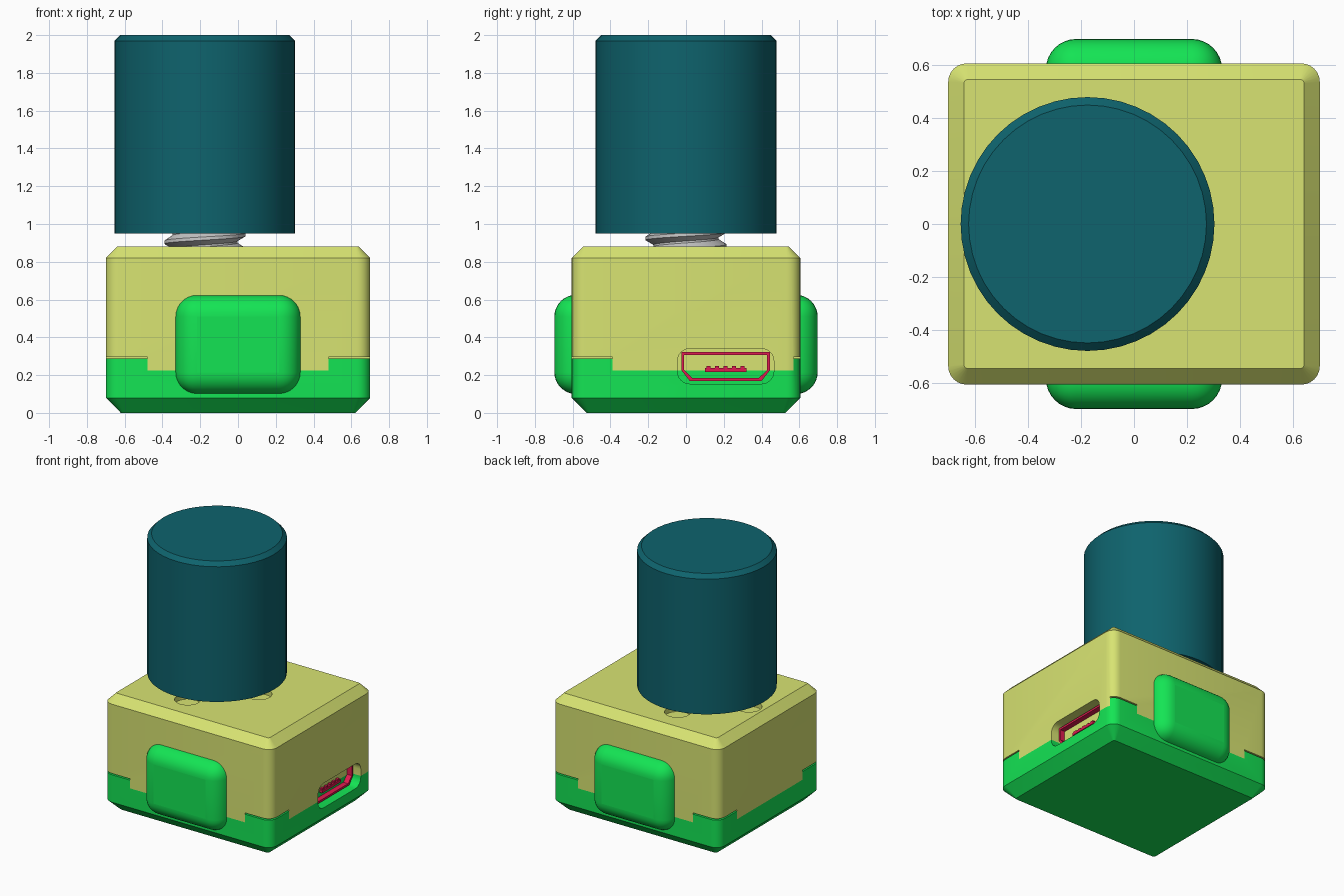
import bpy, bmesh
from math import sin, cos, pi, radians
from mathutils import Vector

if "Cube" in bpy.data.objects:
    bpy.data.objects.remove(bpy.data.objects["Cube"])


def mat(name, hex_code):
    m = bpy.data.materials.new(name)
    rgb = [int(hex_code[i:i + 2], 16) / 255 for i in (0, 2, 4)]
    m.diffuse_color = [((c + 0.055) / 1.055) ** 2.4 if c > 0.04 else c / 12.92 for c in rgb] + [1]
    m.use_nodes = True
    m.node_tree.nodes["Principled BSDF"].inputs["Base Color"].default_value = m.diffuse_color
    return m


YELLOW, GREEN = mat("yellow", "D8E472"), mat("green", "14E454")
TEAL, RED = mat("teal", "0E636D"), mat("red", "E01A50")


def finish(name, bm, material=None):
    bmesh.ops.recalc_face_normals(bm, faces=bm.faces)
    me = bpy.data.meshes.new(name)
    bm.to_mesh(me)
    bm.free()
    ob = bpy.data.objects.new(name, me)
    bpy.context.collection.objects.link(ob)
    if material:
        me.materials.append(material)
    return ob


def loft(name, rings, material=None):
    """Skin closed rings of equal length and cap both ends."""
    bm = bmesh.new()
    loops = [[bm.verts.new(p) for p in ring] for ring in rings]
    n = len(loops[0])
    for a, b in zip(loops, loops[1:]):
        for i in range(n):
            bm.faces.new((a[i], a[(i + 1) % n], b[(i + 1) % n], b[i]))
    bm.faces.new(loops[0][::-1])
    bm.faces.new(loops[-1])
    return finish(name, bm, material)


def rounded(hx, hy, r, seg=6):
    pts = []
    for k, (sx, sy) in enumerate(((1, 1), (-1, 1), (-1, -1), (1, -1))):
        for i in range(seg + 1):
            a = (k + i / seg) * pi / 2
            pts.append((sx * (hx - r) + r * cos(a), sy * (hy - r) + r * sin(a)))
    return pts


def slab(hx, hy, r, z):
    return [(x, y, z) for x, y in rounded(hx, hy, r)]


def circle(cx, cy, r, z, n=48):
    return [(cx + r * cos(2 * pi * i / n), cy + r * sin(2 * pi * i / n), z) for i in range(n)]


def box(name, lo, hi, material=None):
    ring = lambda z: [(lo[0], lo[1], z), (hi[0], lo[1], z), (hi[0], hi[1], z), (lo[0], hi[1], z)]
    return loft(name, [ring(lo[2]), ring(hi[2])], material)


def activate(ob):
    bpy.ops.object.select_all(action='DESELECT')
    ob.select_set(True)
    bpy.context.view_layer.objects.active = ob


def cut(ob, cutter):
    activate(ob)
    m = ob.modifiers.new("cut", 'BOOLEAN')
    m.operation, m.object, m.solver = 'DIFFERENCE', cutter, 'EXACT'
    bpy.ops.object.modifier_apply(modifier=m.name)
    bpy.data.objects.remove(cutter)


def smooth(ob, angle=30):
    activate(ob)
    bpy.ops.object.shade_smooth_by_angle(angle=radians(angle))


KX = -0.175  # knob axis
HX, HY = 0.70, 0.605

# Upper cover with chamfered top
cover = loft("upper_cover", [slab(HX, HY, 0.07, 0.225), slab(HX, HY, 0.07, 0.82),
                             slab(0.64, 0.545, 0.015, 0.88)], YELLOW)
# Lower base with chamfered bottom and corner tabs
base = loft("lower_base", [slab(0.62, 0.525, 0.015, 0), slab(HX, HY, 0.07, 0.08),
                           slab(HX, HY, 0.07, 0.287)], GREEN)
cut(base, box("cutter", (-0.48, -1, 0.225), (0.48, 1, 0.4)))
cut(base, box("cutter", (-1, -0.39, 0.225), (1, 0.39, 0.4)))
cut(base, box("cutter", (0.60, 0.3, 0.225), (1, 0.57, 0.4)))
for sx in (-1, 1):
    for sy in (-1, 1):
        xs, ys = sorted((sx * 0.48, sx)), sorted((sy * 0.39, sy))
        if sx > 0 and sy > 0:
            ys = (0.57, 1)
        cut(cover, box("cutter", (xs[0], ys[0], 0.1), (xs[1], ys[1], 0.297)))

# Shallow recesses in the top, hidden below the knob
for k in range(4):
    cx, cy = KX + 0.35 * cos(k * pi / 2), 0.35 * sin(k * pi / 2)
    cut(cover, loft("cutter", [circle(cx, cy, 0.09, 0.84, 24), circle(cx, cy, 0.09, 1, 24)]))

# Port opening through the right wall
PY, PZ = 0.21, 0.247


def port(name, x0, x1, hy, hz, r, material=None):
    return loft(name, [[(x, PY + y, PZ + z) for y, z in rounded(hy, hz, r)]
                       for x in (x0, x1)], material)


for part in (cover, base):
    cut(part, port("cutter", 0.61, 0.8, 0.255, 0.093, 0.065))
    smooth(part)


# Connector shell: hollow, narrowing at the lower corners
def shell_ring(x, d):
    prof = ((-0.235 + d, 0.075 - d), (0.235 - d, 0.075 - d), (0.235 - d, -0.02),
            (0.19 - d, -0.078 + d), (-0.19 + d, -0.078 + d), (-0.235 + d, -0.02))
    return [(x, PY + y, PZ + z) for y, z in prof]


shell = loft("connector_shell", [shell_ring(0.45, 0), shell_ring(0.65, 0)], RED)
cut(shell, loft("cutter", [shell_ring(0.56, 0.015), shell_ring(0.8, 0.015)]))
box("connector_tongue", (0.55, PY - 0.11, PZ - 0.03), (0.635, PY + 0.11, PZ - 0.01), RED)
for i in range(5):
    y = PY + (i - 2) * 0.045
    box("connector_contact", (0.55, y - 0.011, PZ - 0.01), (0.63, y + 0.011, PZ), RED)

# Rounded push buttons, front and back
for side, s in (("front", -1), ("back", 1)):
    y0, y1 = sorted((s * 0.40, s * 0.697))
    button = box(side + "_button", (-0.332, y0, 0.10), (0.332, y1, 0.625), GREEN)
    bv = button.modifiers.new("round", 'BEVEL')
    bv.width, bv.segments = 0.115, 8
    smooth(button, 40)

# Threaded stem: one helical strip
N, PITCH, TURNS = 48, 0.08, 4
profile = ((0.0, 0.172), (0.01, 0.172), (0.035, 0.215), (0.052, 0.215), (PITCH, 0.172))
bm = bmesh.new()
prev = None
for i in range(N * TURNS + 1):
    a = 2 * pi * i / N
    z = 0.74 + PITCH * i / N
    row = [bm.verts.new((KX + r * cos(a), r * sin(a), z + dz)) for dz, r in profile]
    if prev:
        for j in range(len(row) - 1):
            bm.faces.new((prev[j], row[j], row[j + 1], prev[j + 1]))
    prev = row
bmesh.ops.remove_doubles(bm, verts=bm.verts, dist=0.0005)
smooth(finish("threaded_stem", bm))

# Knob with chamfered rim
knob = loft("knob", [circle(KX, 0, 0.478, 0.95), circle(KX, 0, 0.478, 1.97),
                     circle(KX, 0, 0.448, 2.0)], TEAL)
smooth(knob)
